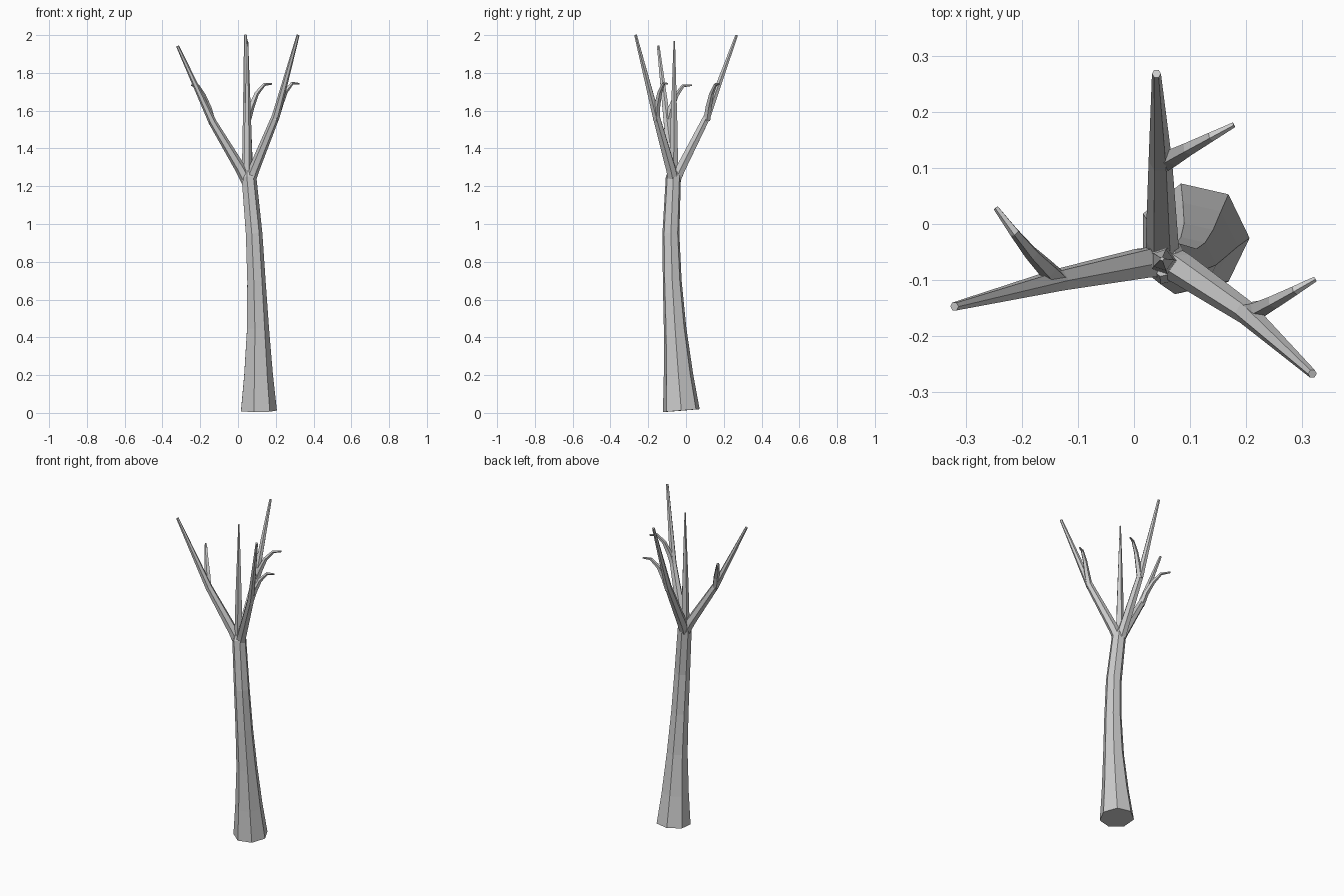
import bpy, bmesh, math
from mathutils import Vector

cube = bpy.data.objects.get("Cube")
if cube:
    bpy.data.objects.remove(cube)

bark = bpy.data.materials.new("grey_bark")
bark.use_nodes = True
GREY = (0.6, 0.6, 0.6, 1)
bark.diffuse_color = GREY
bark.node_tree.nodes["Principled BSDF"].inputs["Base Color"].default_value = GREY


def limb(name, path, radii, sides, turn=0.0):
    """Tapered faceted tube whose rings stand square to the path."""
    pts = [Vector(p) for p in path]
    bm = bmesh.new()
    rings = []
    for i, (p, r) in enumerate(zip(pts, radii)):
        tangent = (pts[min(i + 1, len(pts) - 1)] - pts[max(i - 1, 0)]).normalized()
        rot = Vector((0, 0, 1)).rotation_difference(tangent)
        ring = []
        for k in range(sides):
            a = turn + math.tau * k / sides
            ring.append(bm.verts.new(p + rot @ Vector((r * math.cos(a), r * math.sin(a), 0))))
        rings.append(ring)
    for low, high in zip(rings, rings[1:]):
        for k in range(sides):
            n = (k + 1) % sides
            bm.faces.new((low[k], low[n], high[n], high[k]))
    bm.faces.new(rings[0][::-1])
    bm.faces.new(rings[-1])
    mesh = bpy.data.meshes.new(name)
    bm.to_mesh(mesh)
    bm.free()
    mesh.materials.append(bark)
    obj = bpy.data.objects.new(name, mesh)
    bpy.context.collection.objects.link(obj)
    return obj


# Trunk: flared foot, slight lean and bend
limb("trunk",
     [(.106, -.025, .012), (.105, -.04, .2), (.103, -.058, .45), (.095, -.073, .7),
      (.083, -.08, .95), (.056, -.067, 1.25), (.053, -.066, 1.28)],
     [.1, .08, .061, .051, .046, .041, .028], 7)

# Main branches fanning out of the crown
BRANCH_RADII = [.03, .029, .021, .008]
limb("back_branch", [(.052, -.06, 1.22), (.05, -.03, 1.29), (.047, .112, 1.57), (.04, .268, 2)],
     BRANCH_RADII, 6)
limb("right_branch", [(.05, -.066, 1.22), (.015, -.07, 1.29), (-.135, -.1, 1.54), (-.32, -.147, 1.942)],
     BRANCH_RADII, 6)
limb("left_branch", [(.06, -.066, 1.22), (.085, -.08, 1.29), (.2, -.158, 1.57), (.318, -.267, 2)],
     BRANCH_RADII, 6)
limb("centre_shoot", [(.052, -.066, 1.22), (.051, -.064, 1.5), (.05, -.062, 1.97)],
     [.026, .02, .004], 5)

# Curling twigs, one on each main branch
TWIG_RADII = [.019, .017, .013, .009, .005]
limb("back_twig", [(.05, .11, 1.55), (.07, .12, 1.62), (.098, .135, 1.69),
                   (.138, .156, 1.738), (.178, .177, 1.742)], TWIG_RADII, 5)
limb("right_twig", [(-.135, -.1, 1.53), (-.155, -.08, 1.61), (-.183, -.052, 1.68),
                    (-.213, -.015, 1.732), (-.246, .029, 1.735)], TWIG_RADII, 5)
limb("left_twig", [(.196, -.158, 1.55), (.222, -.152, 1.63), (.25, -.138, 1.7),
                   (.287, -.118, 1.745), (.323, -.098, 1.742)], TWIG_RADII, 5)
